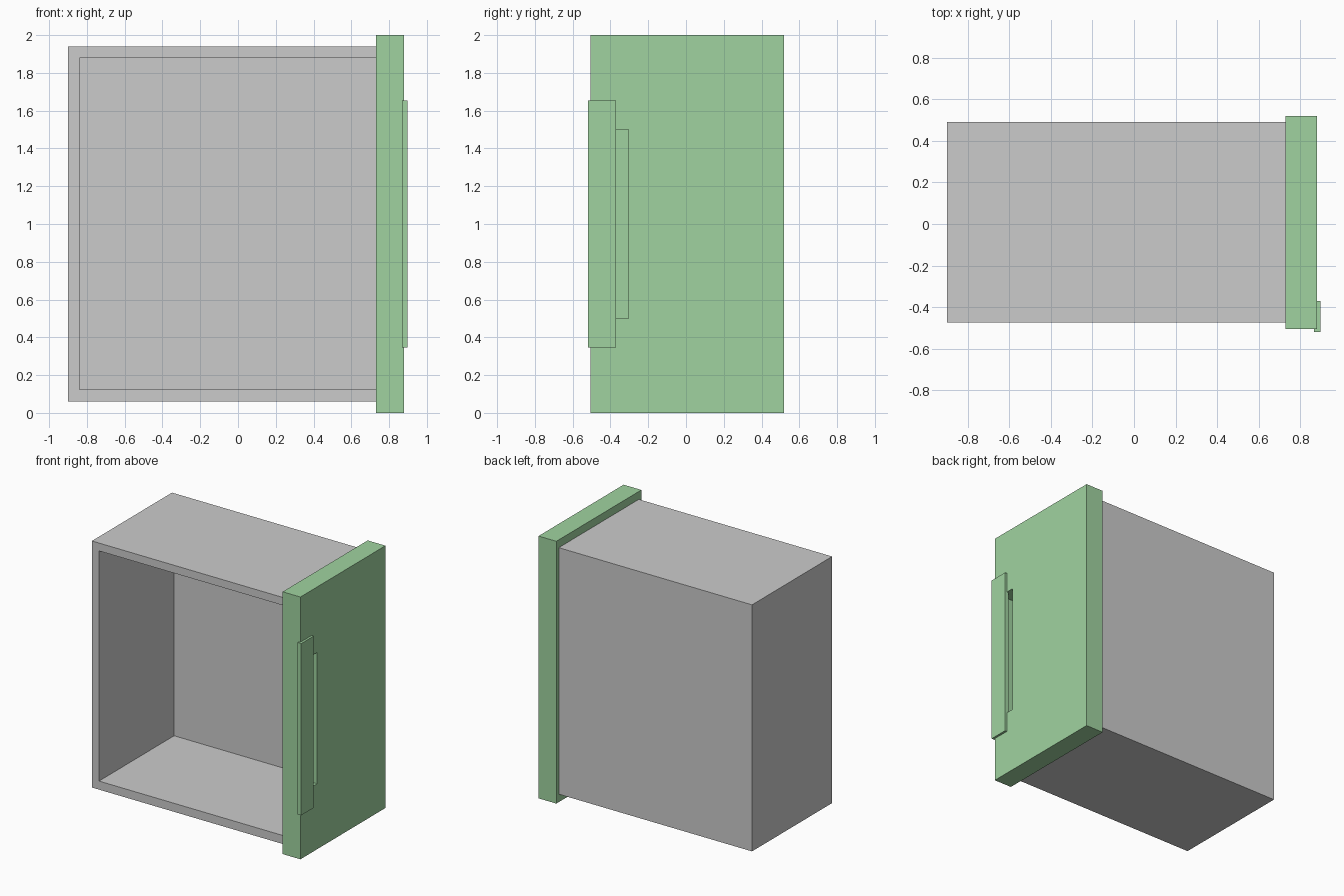
import bpy, bmesh
from mathutils import Vector

if "Cube" in bpy.data.objects:
    bpy.data.objects.remove(bpy.data.objects["Cube"])

green = bpy.data.materials.new("green")
green.diffuse_color = (0.35, 0.65, 0.35, 1)
green.use_nodes = True
green.node_tree.nodes["Principled BSDF"].inputs["Base Color"].default_value = green.diffuse_color


def box(name, lo, hi, mat=None):
    """Axis-aligned box between two corners."""
    lo, hi = Vector(lo), Vector(hi)
    bm = bmesh.new()
    bmesh.ops.create_cube(bm, size=1)
    bmesh.ops.scale(bm, vec=hi - lo, verts=bm.verts)
    bmesh.ops.translate(bm, vec=(lo + hi) / 2, verts=bm.verts)
    mesh = bpy.data.meshes.new(name)
    bm.to_mesh(mesh)
    bm.free()
    obj = bpy.data.objects.new(name, mesh)
    bpy.context.collection.objects.link(obj)
    if mat:
        mesh.materials.append(mat)
    return obj


def cut(obj, cutter):
    """Subtract a hidden cutter from an object."""
    cutter.hide_render = True
    cutter.hide_set(True)
    mod = obj.modifiers.new("cut", 'BOOLEAN')
    mod.operation = 'DIFFERENCE'
    mod.solver = 'EXACT'
    mod.object = cutter


# Tray, open towards the front and closed at one end by the panel
tray = box("tray", (-0.90, -0.475, 0.06), (0.73, 0.49, 1.94))
cut(tray, box("tray_cutter", (-0.84, -0.60, 0.125), (0.80, 0.43, 1.88)))

# End panel with a finger recess
panel = box("end_panel", (0.73, -0.505, 0), (0.88, 0.52, 2), green)
cut(panel, box("recess_cutter", (0.77, -0.44, 0.5), (1.0, -0.305, 1.5), green))

# Grip plate overhanging the recess
box("grip_plate", (0.867, -0.52, 0.345), (0.897, -0.37, 1.655), green)
